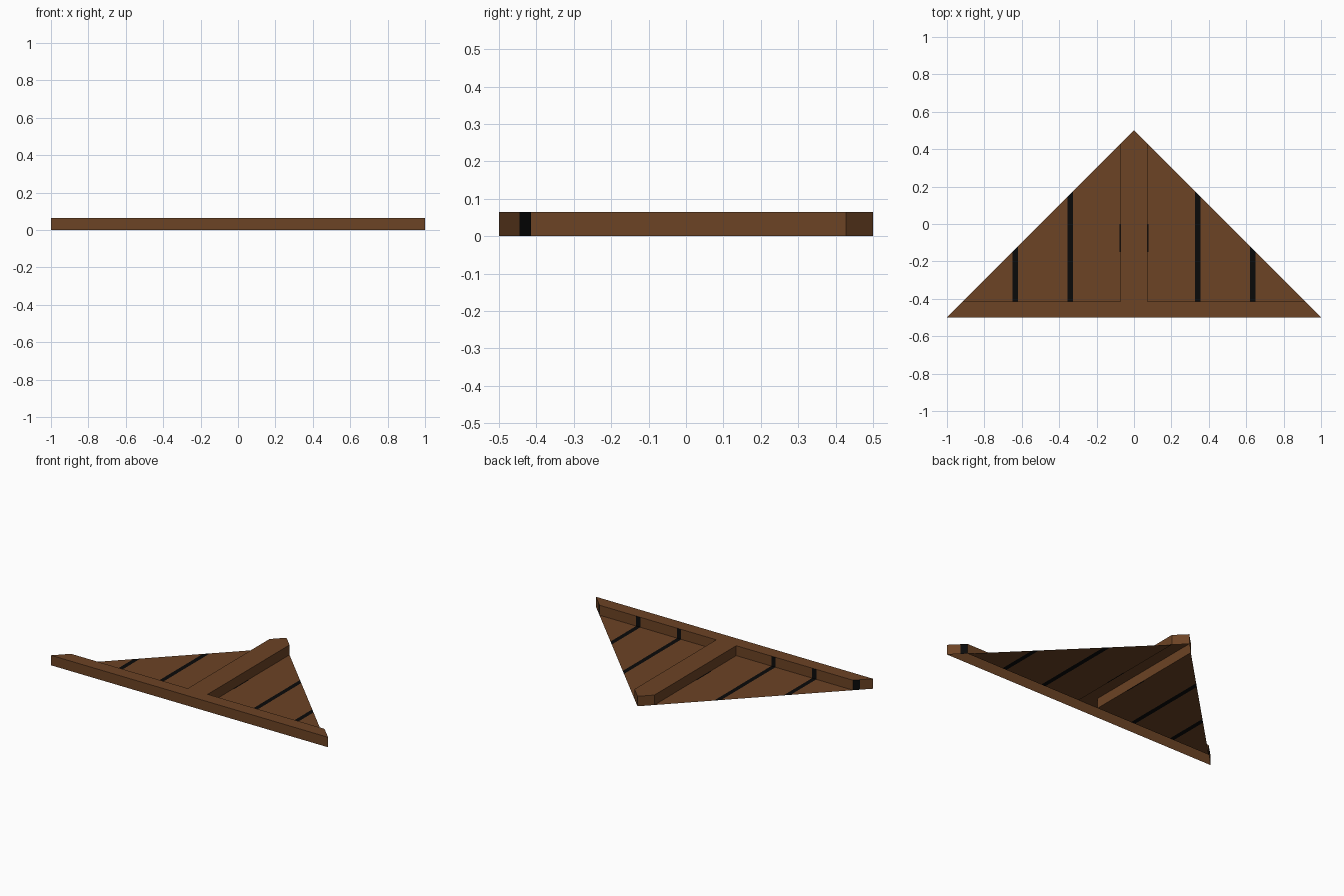
import bpy, bmesh

if "Cube" in bpy.data.objects:
    bpy.data.objects.remove(bpy.data.objects["Cube"])

H = 0.065            # frame height
IN = -0.415          # inner edge of the bottom rail
PW = 0.072           # half width of the centre post
STRIPES = [(0.325, 0.355), (0.62, 0.65)]   # dark plank gaps in x


def material(name, rgb):
    m = bpy.data.materials.new(name)
    m.diffuse_color = (*rgb, 1)
    m.use_nodes = True
    m.node_tree.nodes["Principled BSDF"].inputs["Base Color"].default_value = m.diffuse_color
    return m


MATS = [material("brown wood", (0.15, 0.056, 0.018)),
        material("black gap", (0.003, 0.003, 0.003))]


def cut(bm, faces, axis, value):
    """Split the chosen faces along one axis plane."""
    co, no = [0, 0, 0], [0, 0, 0]
    co[axis], no[axis] = value, 1
    geom = set(faces)
    for f in faces:
        geom.update(f.edges)
        geom.update(f.verts)
    bmesh.ops.bisect_plane(bm, geom=list(geom), dist=1e-5, plane_co=co, plane_no=no)


def in_stripe(x):
    return any(a < x < b for a, b in STRIPES)


def finish(bm, name):
    """Make an object of the right half and mirror it."""
    me = bpy.data.meshes.new(name)
    bm.to_mesh(me)
    bm.free()
    for m in MATS:
        me.materials.append(m)
    ob = bpy.data.objects.new(name, me)
    bpy.context.collection.objects.link(ob)
    mod = ob.modifiers.new("mirror", 'MIRROR')
    mod.use_clip = True


# Frame: hollow T-shaped shell, open below
outline = [(0, -0.5), (1, -0.5), (0.5 - IN, IN), (PW, IN), (PW, 0.5 - PW), (0, 0.5)]
bm = bmesh.new()
top = [bm.verts.new((x, y, H)) for x, y in outline]
low = [bm.verts.new((x, y, 0)) for x, y in outline]
bm.faces.new(top)
walls = [bm.faces.new((low[i], low[i + 1], top[i + 1], top[i])) for i in range(5)]
cut(bm, [walls[1]], 1, -0.445)


def rail_wall():
    return [f for f in bm.faces if all(abs(v.co.y - IN) < 1e-4 for v in f.verts)]


for s in STRIPES:
    for x in s:
        cut(bm, rail_wall(), 0, x)
for f in rail_wall():
    f.material_index = int(in_stripe(f.calc_center_median().x))
for f in bm.faces:                     # dark mark on the slanted rail end
    c = f.calc_center_median()
    if abs(f.normal.z) < 0.5 and c.x > 0.9 and -0.445 < c.y < IN - 0.001:
        f.material_index = 1
bm.normal_update()
for f in bm.faces:
    c = f.calc_center_median()
    if f.normal.x > 0.5 and f.normal.y > 0.5 and -0.445 < c.y < IN:
        f.material_index = 1
    elif f.normal.z > 0.5:
        f.material_index = 0
finish(bm, "frame")

# Thin plank panel in the lower plane
bm = bmesh.new()
bm.faces.new([bm.verts.new((x, y, 0)) for x, y in
              [(PW, IN), (0.5 - IN, IN), (PW, 0.5 - PW)]])
for x in [PW + 0.006] + [v for s in STRIPES for v in s]:
    cut(bm, list(bm.faces), 0, x)
for y in (-0.15, 0):                   # short dark sliver beside the post
    cut(bm, [f for f in bm.faces if f.calc_center_median().x < PW + 0.006], 1, y)
for f in bm.faces:
    c = f.calc_center_median()
    sliver = c.x < PW + 0.006 and -0.15 < c.y < 0
    f.material_index = int(in_stripe(c.x) or sliver)
finish(bm, "panel")
